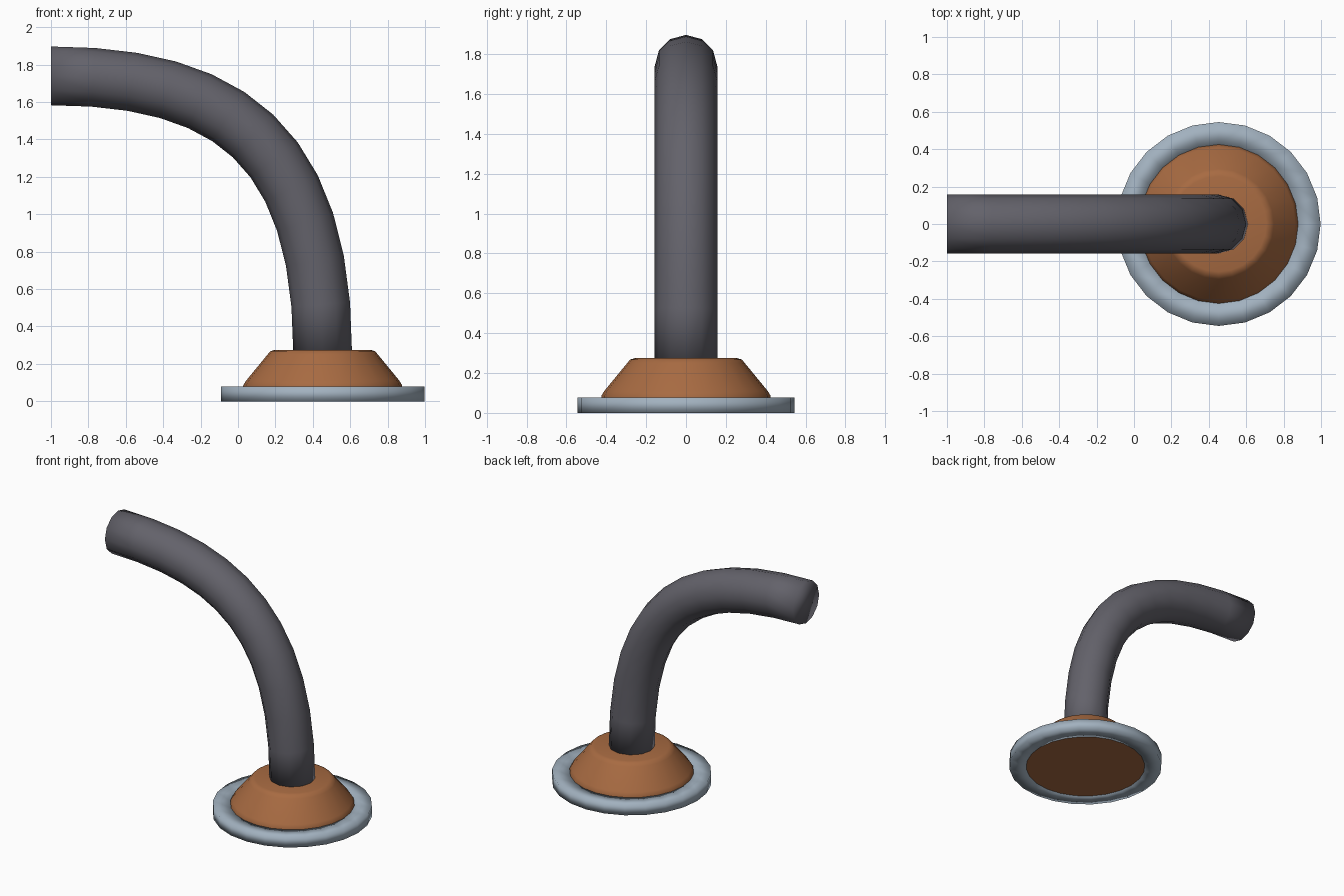
import bpy
import bmesh
from math import cos, sin, tau
from mathutils import Vector

cube = bpy.data.objects.get("Cube")
if cube:
    bpy.data.objects.remove(cube, do_unlink=True)

BASE_X = 0.453


def material(name, rgb):
    mat = bpy.data.materials.new(name)
    mat.use_nodes = True
    mat.diffuse_color = (*rgb, 1)
    mat.node_tree.nodes["Principled BSDF"].inputs["Base Color"].default_value = (*rgb, 1)
    return mat


def skin(name, rings, mat, wrap=False, smooth_angle=None):
    """Join rings of points into a tube; cap the ends unless it wraps round."""
    bm = bmesh.new()
    loops = [[bm.verts.new(p) for p in ring] for ring in rings]
    pairs = list(zip(loops, loops[1:] + loops[:1]))
    for a, b in pairs if wrap else pairs[:-1]:
        for i in range(len(a)):
            j = (i + 1) % len(a)
            bm.faces.new((a[i], a[j], b[j], b[i]))
    if not wrap:
        bm.faces.new(loops[0])
        bm.faces.new(loops[-1])
    bmesh.ops.recalc_face_normals(bm, faces=bm.faces)
    mesh = bpy.data.meshes.new(name)
    bm.to_mesh(mesh)
    bm.free()
    mesh.materials.append(mat)
    obj = bpy.data.objects.new(name, mesh)
    bpy.context.collection.objects.link(obj)
    bpy.ops.object.select_all(action="DESELECT")
    obj.select_set(True)
    bpy.context.view_layer.objects.active = obj
    if smooth_angle:
        bpy.ops.object.shade_smooth_by_angle(angle=smooth_angle)
    else:
        bpy.ops.object.shade_smooth()
    return obj


def circle(radius, z, sides=24):
    return [(BASE_X + radius * cos(tau * i / sides), radius * sin(tau * i / sides), z)
            for i in range(sides)]


def bent_pipe_rings(p0, p1, p2, p3, radius, steps=12, sides=12):
    """Cross-sections along a cubic curve lying in the xz plane."""
    side = Vector((0, 1, 0))
    rings = []
    for k in range(steps + 1):
        t = k / steps
        u = 1 - t
        centre = p0 * u**3 + p1 * 3 * u * u * t + p2 * 3 * u * t * t + p3 * t**3
        tangent = ((p1 - p0) * u * u + (p2 - p1) * 2 * u * t + (p3 - p2) * t * t).normalized()
        out = side.cross(tangent)
        rings.append([centre + radius * (out * cos(tau * i / sides) + side * sin(tau * i / sides))
                      for i in range(sides)])
    return rings


steel = material("pale blue grey", (0.36, 0.44, 0.52))
copper = material("copper brown", (0.39, 0.146, 0.054))
charcoal = material("charcoal grey", (0.125, 0.122, 0.145))

# Flat flange ring around the foot
skin("flange_ring", [circle(r, z) for r, z in
                     [(0.425, 0), (0.545, 0), (0.545, 0.078), (0.425, 0.078)]],
     steel, wrap=True)

# Tapered collar with softened edges
skin("collar", [circle(r, z) for r, z in
                [(0.425, 0), (0.425, 0.085), (0.41, 0.11), (0.295, 0.25),
                 (0.28, 0.268), (0.255, 0.275)]],
     copper, smooth_angle=0.9)

# Bent pipe rising from the collar and sweeping to the right
skin("bent_pipe", bent_pipe_rings(Vector((BASE_X, 0, 0.25)), Vector((BASE_X, 0, 1.38)),
                                  Vector((-0.057, 0, 1.74)), Vector((-1, 0, 1.74)), 0.157),
     charcoal)
